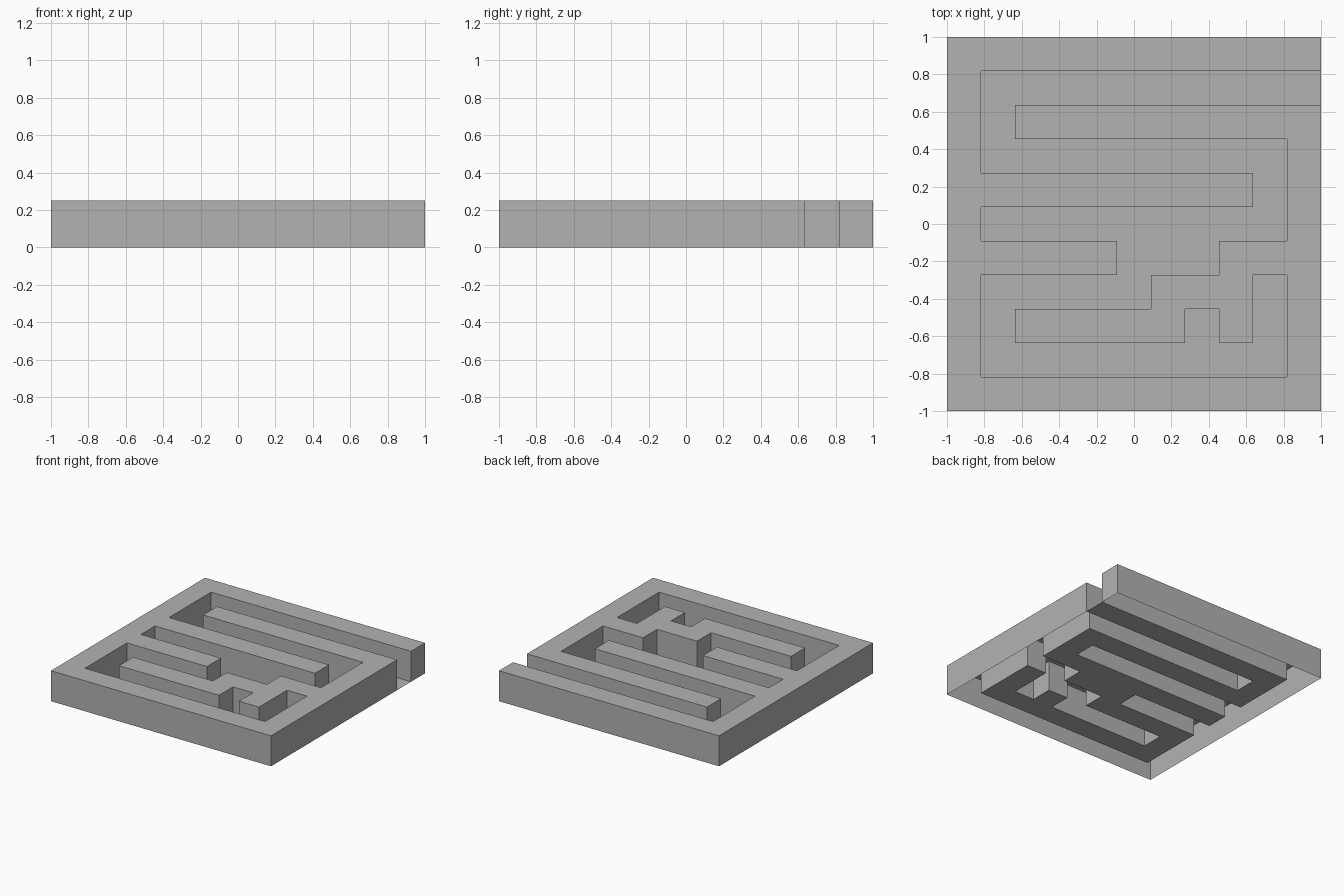
import bpy
import bmesh
import math

cube = bpy.data.objects.get("Cube")
if cube:
    bpy.data.objects.remove(cube, do_unlink=True)

# Maze plan, back row first: '#' is wall, '.' is corridor
PLAN = [
    "###########",
    "#..........",
    "#.#########",
    "#.........#",
    "#########.#",
    "#.........#",
    "#####...###",
    "#.....###.#",
    "#.#####.#.#",
    "#.........#",
    "###########",
]
N = len(PLAN)
CELL = 2 / N
HEIGHT = 0.25


def is_wall(row, col):
    return 0 <= row < N and 0 <= col < N and PLAN[row][col] == "#"


def point(row, col, z):
    return (-1 + col * CELL, 1 - row * CELL, z)


bm = bmesh.new()


def add_face(points):
    bm.faces.new([bm.verts.new(p) for p in points])


for r in range(N):
    for c in range(N):
        # Corners run counter-clockwise seen from above
        corners = [(r + 1, c), (r + 1, c + 1), (r, c + 1), (r, c)]
        wall = is_wall(r, c)

        # Wall top or corridor floor; the walls are hollow underneath
        add_face([point(*k, HEIGHT if wall else 0) for k in corners])

        # Wall sides, wherever the neighbour is not wall
        neighbours = [(r + 1, c), (r, c + 1), (r - 1, c), (r, c - 1)]
        for i, cell in enumerate(neighbours):
            if wall and not is_wall(*cell):
                a, b = corners[i], corners[(i + 1) % 4]
                add_face([point(*a, 0), point(*b, 0),
                          point(*b, HEIGHT), point(*a, HEIGHT)])

# Weld the cells and merge coplanar faces
bmesh.ops.remove_doubles(bm, verts=bm.verts, dist=0.001)
bmesh.ops.dissolve_limit(bm, angle_limit=math.radians(1),
                         verts=bm.verts, edges=bm.edges)

mesh = bpy.data.meshes.new("maze")
bm.to_mesh(mesh)
bm.free()
maze = bpy.data.objects.new("maze", mesh)
bpy.context.collection.objects.link(maze)

# Plain grey
grey = bpy.data.materials.new("grey")
grey.use_nodes = True
colour = (0.45, 0.45, 0.45, 1)
grey.diffuse_color = colour
grey.node_tree.nodes["Principled BSDF"].inputs["Base Color"].default_value = colour
mesh.materials.append(grey)
